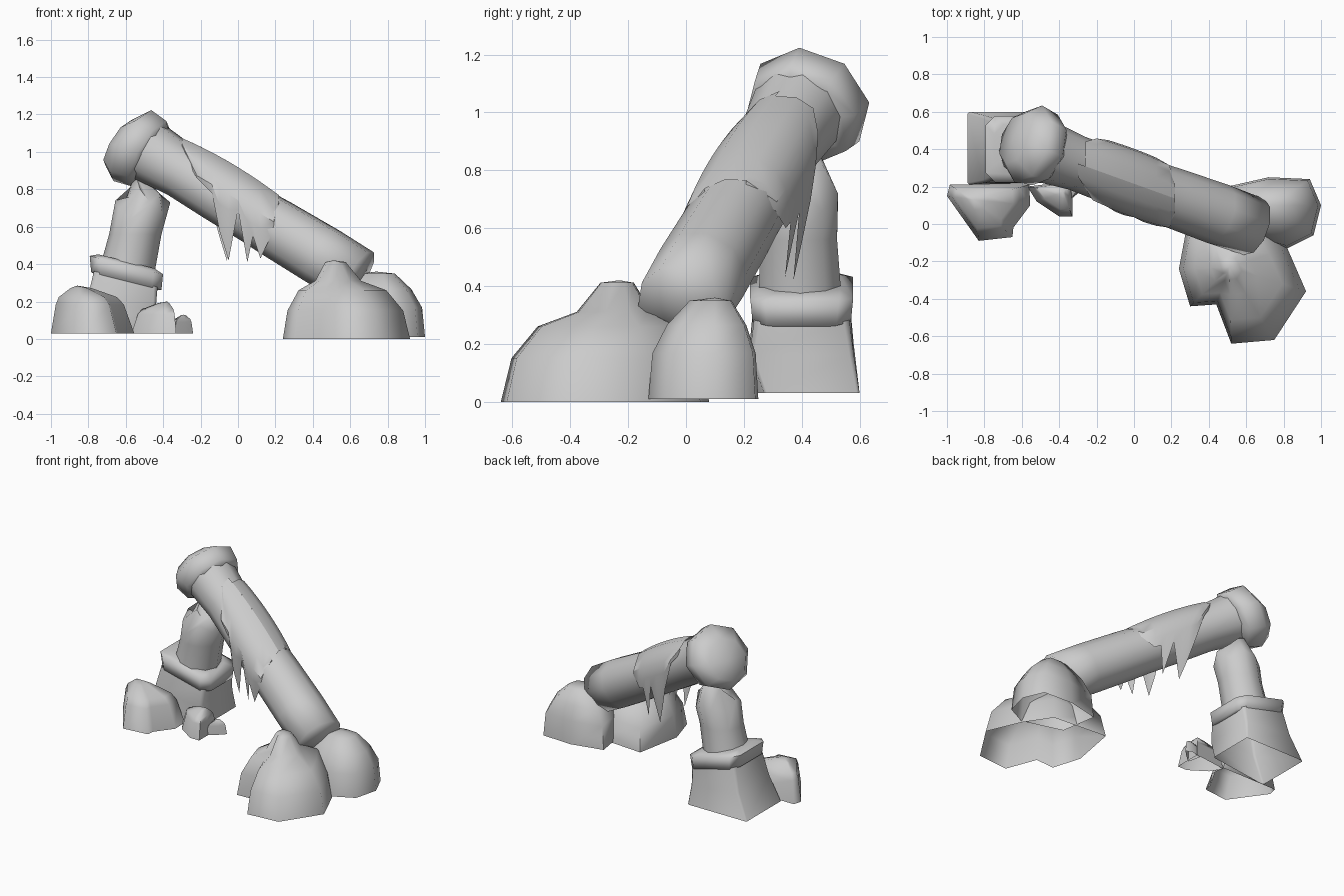
import bpy, bmesh, math
from mathutils import Vector

cube = bpy.data.objects.get("Cube")
if cube:
    bpy.data.objects.remove(cube, do_unlink=True)

stone = bpy.data.materials.new("grey_stone")
stone.use_nodes = True
stone.diffuse_color = (0.6, 0.6, 0.6, 1)
stone.node_tree.nodes["Principled BSDF"].inputs["Base Color"].default_value = (0.6, 0.6, 0.6, 1)


def loft(name, rings, start=None, end=None, closed=True, angle=80):
    """Skin matching rings of points, with optional centre points closing the ends."""
    bm = bmesh.new()
    rows = [[bm.verts.new(p) for p in ring] for ring in rings]
    n = len(rows[0])
    for a, b in zip(rows, rows[1:]):
        for i in range(n if closed else n - 1):
            j = (i + 1) % n
            bm.faces.new((a[i], a[j], b[j], b[i]))
    for row, tip in ((rows[0], start), (rows[-1], end)):
        if tip is not None:
            v = bm.verts.new(tip)
            for i in range(n):
                bm.faces.new((row[i], row[(i + 1) % n], v))
    bmesh.ops.recalc_face_normals(bm, faces=bm.faces)
    mesh = bpy.data.meshes.new(name)
    bm.to_mesh(mesh)
    bm.free()
    obj = bpy.data.objects.new(name, mesh)
    bpy.context.collection.objects.link(obj)
    mesh.materials.append(stone)
    bpy.ops.object.select_all(action="DESELECT")
    obj.select_set(True)
    bpy.context.view_layer.objects.active = obj
    bpy.ops.object.shade_smooth_by_angle(angle=math.radians(angle))


def circle(center, side, up, r, n=10, turn=0.0):
    steps = [2 * math.pi * (i + turn) / n for i in range(n)]
    return [center + side * (r * math.cos(a)) + up * (r * math.sin(a)) for a in steps]


# Fallen column, leaning from the stub down to the rocks
top, foot = Vector((-0.50, 0.395, 1.015)), Vector((0.64, -0.015, 0.33))
axis = (foot - top).normalized()
side = axis.cross(Vector((0, 0, 1))).normalized()   # towards the front
up = side.cross(axis).normalized()


def along(x):
    return top.lerp(foot, (x - top.x) / (foot.x - top.x))


shaft = [(-0.5, 0.17), (-0.3, 0.147), (-0.1, 0.153), (0.1, 0.155), (0.2, 0.16), (0.45, 0.165), (0.64, 0.16)]
loft("fallen_column", [circle(along(x), side, up, r) for x, r in shaft], end=along(0.65), angle=100)

# Flared capital at the high end, sagging outwards: (x, radius, sag)
head = [(-0.45, 0.16, 0.0), (-0.475, 0.2, 0.01), (-0.565, 0.218, 0.02), (-0.64, 0.142, 0.055)]
loft("column_capital", [circle(along(x) + Vector((0, 0.01, -sag)), side, up, r, 8) for x, r, sag in head],
     start=along(-0.44), end=along(-0.65) - Vector((0, 0, 0.06)))

# Ragged growth draped over the column: (x, hem height) pairs on each side
front_hem = [(-0.30, 1.0), (-0.22, 0.86), (-0.14, 0.78), (-0.10, 0.58), (-0.05, 0.42), (0.0, 0.69),
             (0.05, 0.41), (0.08, 0.55), (0.12, 0.43), (0.19, 0.58), (0.22, 0.72)]
back_hem = [(-0.26, 0.98), (-0.2, 0.9), (-0.14, 0.70), (-0.10, 0.55), (-0.06, 0.42), (0.0, 0.66),
            (0.05, 0.43), (0.08, 0.62), (0.12, 0.60), (0.19, 0.66), (0.22, 0.74)]
for name, hem, sign in (("front_drape", front_hem, 1), ("back_drape", back_hem, -1)):
    rows = []
    for x, z in hem:
        row = []
        c = along(x)
        r = 0.177 - 0.27 * (x + 0.02) ** 2
        for deg in (90, 65, 40, 18, -5):
            a = math.radians(deg)
            p = c + side * (sign * r * math.cos(a)) + up * (r * math.sin(a))
            # Slide points back to the same x so the hem hangs vertically
            p += axis * ((x - p.x) / axis.x)
            if p.z < z and row:
                p = row[-1].copy()
            row.append(p)
        tip = row[-1].copy()
        tip.z = min(z, tip.z - 0.002)
        tip.y += sign * 0.15 * (row[-1].z - tip.z)   # spikes lean in under the column
        row.append(tip)
        rows.append(row)
    loft(name, rows, closed=False)

# Standing broken column stub
base, lean = Vector((-0.595, 0.395, 0.36)), Vector((0.23, -0.03, 1))
X, Y = Vector((1, 0, 0)), Vector((0, 1, 0))


def broken_edge(heights, r):
    pts = []
    for i, z in enumerate(heights):
        a = 2 * math.pi * i / len(heights)
        pts.append(base + lean * (z - base.z) + X * (r * math.cos(a)) + Y * (r * math.sin(a)))
    return pts


rim = broken_edge([0.73, 0.66, 0.72, 0.70, 0.68, 0.74, 0.70, 0.64, 0.72, 0.67], 0.148)
splinters = broken_edge([0.76, 0.78, 0.82, 0.84, 0.82, 0.72, 0.76, 0.80, 0.74, 0.78], 0.095)
loft("broken_stub", [circle(base, X, Y, 0.15), circle(base + lean * 0.2, X, Y, 0.14), rim, splinters],
     end=(-0.55, 0.42, 0.89), angle=60)


def block(cx, cy, z, hx, hy, cut, tilt=0.0):
    """Rectangle outline with cut corners, sloping down towards +x."""
    pts = []
    for sx, sy in ((1, 1), (-1, 1), (-1, -1), (1, -1)):
        corner = [(hx, hy - cut), (hx - cut, hy)]
        if sx * sy < 0:
            corner.reverse()
        pts += [Vector((cx + sx * u, cy + sy * v, z - tilt * sx * u)) for u, v in corner]
    return pts


# Collar and plinth under the stub
collar = [(0.30, 0.16), (0.31, 0.188), (0.395, 0.196), (0.415, 0.15)]
loft("stub_collar", [block(-0.597, 0.4, z, h, h - 0.018, 0.05, 0.25) for z, h in collar],
     start=(-0.597, 0.4, 0.30), end=(-0.597, 0.4, 0.415))
ground = block(-0.66, 0.405, 0.03, 0.23, 0.195, 0.01)
for corner in ground[6:]:
    corner.y += 0.06   # worn front corner
loft("plinth", [ground, block(-0.625, 0.4, 0.18, 0.185, 0.18, 0.015, 0.1),
                block(-0.6, 0.4, 0.32, 0.17, 0.165, 0.02, 0.25)])


# Open-bottomed rocks: ground outline drawn in towards a peak
def rock(name, outline, peak, floor, profile):
    rings = []
    for t, h in profile:
        z = floor + h * (peak[2] - floor)
        rings.append([(x + (peak[0] - x) * t, y + (peak[1] - y) * t, z) for x, y in outline])
    loft(name, rings, end=peak)


rounded = [(0, 0), (0.06, 0.45), (0.28, 0.73), (0.62, 0.97)]
craggy = [(0, 0), (0.18, 0.6), (0.3, 0.76), (0.75, 0.95)]
rock("large_rock", [(0.30, 0.08), (0.24, -0.24), (0.30, -0.44), (0.44, -0.43), (0.52, -0.64),
                    (0.75, -0.62), (0.92, -0.36), (0.82, -0.13), (0.70, 0.05)],
     (0.51, -0.23, 0.42), 0.0, [(0, 0), (0.09, 0.36), (0.31, 0.62), (0.64, 0.74), (0.84, 0.98)])
rock("right_rock", [(0.50, 0.20), (0.54, -0.05), (0.82, -0.13), (0.96, -0.06), (1.0, 0.10),
                    (0.94, 0.24), (0.72, 0.25)], (0.74, 0.10, 0.36), 0.01, rounded)
rock("left_rock", [(-0.985, 0.21), (-1.0, 0.15), (-0.83, -0.09), (-0.65, -0.07), (-0.645, -0.02),
                   (-0.555, 0.10), (-0.56, 0.21)], (-0.86, 0.13, 0.285), 0.03, craggy)
rock("small_rock", [(-0.57, 0.2), (-0.52, 0.12), (-0.40, 0.04), (-0.33, 0.04), (-0.33, 0.14), (-0.33, 0.23)],
     (-0.38, 0.17, 0.2), 0.03, craggy)
rock("pebble", [(-0.36, 0.22), (-0.34, 0.13), (-0.28, 0.18), (-0.24, 0.22), (-0.28, 0.24)],
     (-0.29, 0.2, 0.13), 0.03, craggy)
